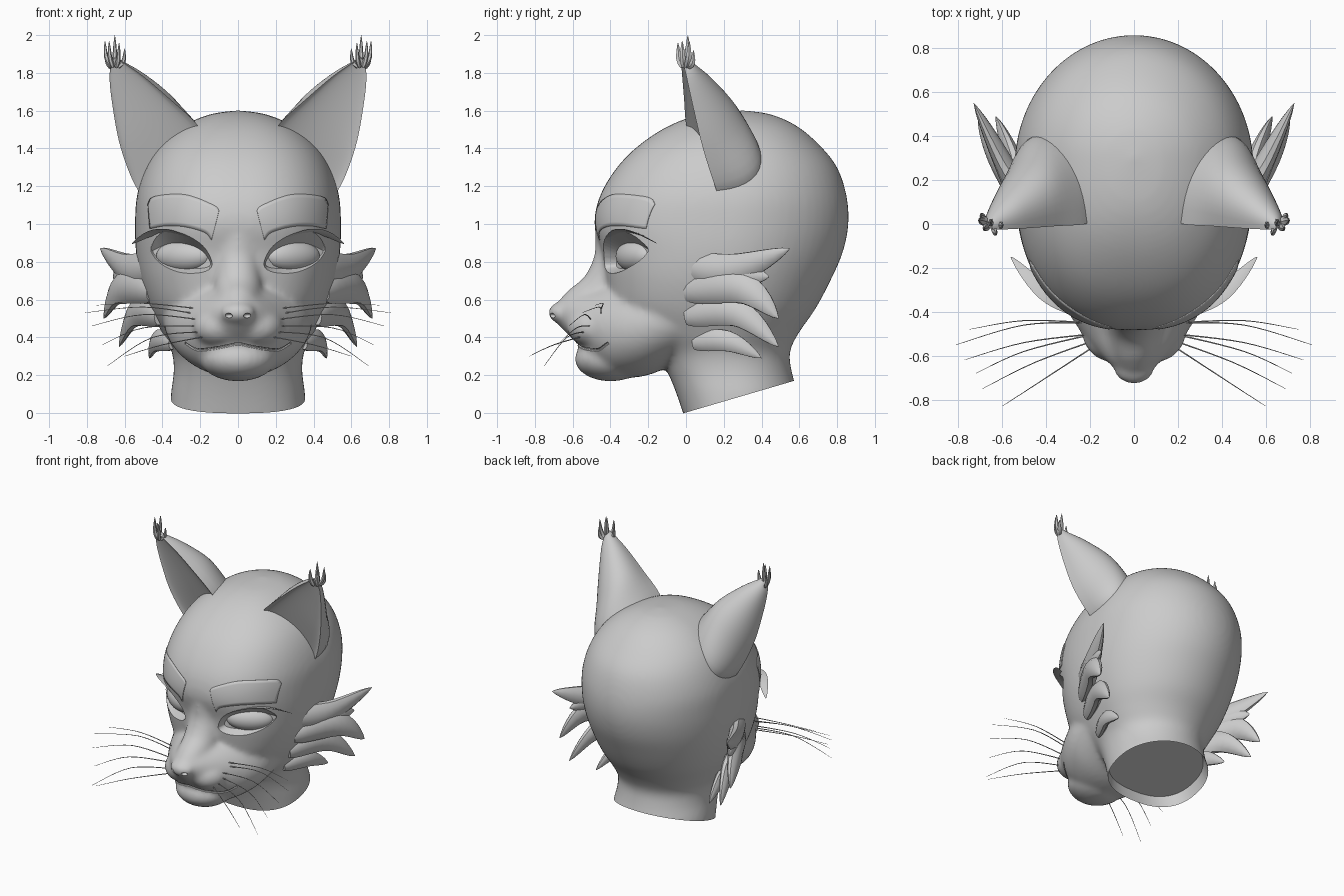
import bpy, bmesh, math
from mathutils import Vector, Matrix
from mathutils.bvhtree import BVHTree

if "Cube" in bpy.data.objects:
    bpy.data.objects.remove(bpy.data.objects["Cube"])

grey = bpy.data.materials.new("plain_grey")
grey.use_nodes = True
grey.diffuse_color = (0.6, 0.6, 0.6, 1)
grey.node_tree.nodes["Principled BSDF"].inputs["Base Color"].default_value = grey.diffuse_color
parts = []


def spline(rows, n=5, closed=False):
    """Catmull-Rom points through rows of numbers."""
    rows = [Vector(r) for r in rows]
    count = len(rows)
    at = (lambda i: rows[i % count]) if closed else (lambda i: rows[max(0, min(count - 1, i))])
    out = []
    for i in range(count if closed else count - 1):
        a, b, c, d = at(i - 1), at(i), at(i + 1), at(i + 2)
        for k in range(n):
            t = k / n
            out.append(0.5 * (2 * b + (c - a) * t + (2 * a - 5 * b + 4 * c - d) * t * t
                              + (3 * b - a - 3 * c + d) * t ** 3))
    return out if closed else out + [rows[-1]]


def loft(bm, rings, side=1):
    """Closed skin over rings of points; side -1 mirrors in x."""
    loops = [[bm.verts.new((p[0] * side, p[1], p[2])) for p in r] for r in rings]
    for a, b in zip(loops, loops[1:]):
        for i in range(len(a)):
            j = (i + 1) % len(a)
            bm.faces.new((a[i], a[j], b[j], b[i]))
    bm.faces.new(loops[0])
    bm.faces.new(loops[-1])


def ball(bm, centre, radii, turn=0):
    m = Matrix.Translation(centre) @ Matrix.Rotation(turn, 4, 'Z') @ Matrix.Diagonal((*radii, 1))
    bmesh.ops.create_uvsphere(bm, u_segments=32, v_segments=20, radius=1, matrix=m)


def tube(bm, path, widths, thick=1.0, out=(1, 0, 0), sides=8, side=1):
    """Tapered tube along a path; thick flattens it along the out direction."""
    rings = []
    for i, p in enumerate(path):
        t = (path[min(i + 1, len(path) - 1)] - path[max(i - 1, 0)]).normalized()
        n = Vector(out)
        n = (n - t * n.dot(t)).normalized()
        b = t.cross(n)
        angles = [math.tau * k / sides for k in range(sides)]
        rings.append([p + widths[i] * (n * thick * math.cos(a) + b * math.sin(a)) for a in angles])
    loft(bm, rings, side)


def finish(name, bm, keep=True):
    bmesh.ops.recalc_face_normals(bm, faces=bm.faces)
    me = bpy.data.meshes.new(name)
    bm.to_mesh(me)
    bm.free()
    ob = bpy.data.objects.new(name, me)
    bpy.context.collection.objects.link(ob)
    me.materials.append(grey)
    if keep:
        parts.append(ob)
    return ob


def bake(ob):
    dg = bpy.context.evaluated_depsgraph_get()
    me = bpy.data.meshes.new_from_object(ob.evaluated_get(dg))
    ob.modifiers.clear()
    ob.data = me


# Skull and neck: rows of height, half width, front, middle, back
bm = bmesh.new()
skull = [(-.05, .36, .0, .28, .61), (.1, .355, -.05, .27, .59), (.22, .34, -.1, .23, .56),
         (.32, .35, -.16, .2, .55), (.42, .4, -.3, .2, .595), (.55, .465, -.4, .2, .685),
         (.7, .515, -.43, .2, .765), (.85, .54, -.45, .22, .83), (1, .545, -.485, .25, .86),
         (1.15, .535, -.455, .27, .85), (1.3, .487, -.365, .28, .8), (1.42, .41, -.245, .29, .705),
         (1.52, .29, -.09, .3, .585), (1.58, .15, .08, .3, .45), (1.6, .02, .28, .3, .32)]
rings = []
for z, w, front, mid, back in spline(skull):
    ring = []
    for k in range(64):
        c, s = math.cos(math.tau * k / 64), math.sin(math.tau * k / 64)
        e = 1 if s > 0 else .82
        y = mid + (back - mid if s > 0 else mid - front) * math.copysign(abs(s) ** e, s)
        ring.append((w * math.copysign(abs(c) ** e, c), y, z))
    rings.append(ring)
loft(bm, rings)

# Muzzle tapering forward: rows of depth, half width, bottom, top
muzzle = [(-.05, .4, .26, .76), (-.2, .385, .2, .75), (-.32, .345, .185, .72), (-.42, .29, .2, .69),
          (-.5, .235, .27, .66), (-.57, .175, .36, .64), (-.63, .12, .42, .62), (-.67, .07, .46, .58)]
loft(bm, [[(w * math.cos(math.tau * k / 40), y, (lo + hi) / 2 + (hi - lo) / 2 * math.sin(math.tau * k / 40))
           for k in range(40)] for y, w, lo, hi in spline(muzzle)])

# Nose bridge, chin, lips and nose
bridge = spline([(-.36, .95, .12), (-.37, .8, .12), (-.44, .645, .125), (-.57, .555, .11), (-.64, .53, .085)])
tube(bm, [Vector((0, y, z)) for y, z, r in bridge], [r for y, z, r in bridge], sides=24)
ball(bm, (0, -.4, .285), (.2, .19, .118))
ball(bm, (0, -.65, .53), (.095, .08, .06))
for s in (1, -1):
    ball(bm, (.1 * s, -.48, .455), (.14, .15, .11))
head = finish("head", bm)
mod = head.modifiers.new("blend", 'REMESH')
mod.mode, mod.voxel_size = 'VOXEL', .016
mod = head.modifiers.new("soften", 'SMOOTH')
mod.factor, mod.iterations = .5, 12
bake(head)

# Slanted neck end with a recessed cap
bm = bmesh.new()
bm.from_mesh(head.data)
up = Vector((0, -.17, .58)).normalized()
bmesh.ops.bisect_plane(bm, geom=bm.verts[:] + bm.edges[:] + bm.faces[:], plane_co=(0, 0, .002),
                       plane_no=up, clear_inner=True)
cap = bmesh.ops.holes_fill(bm, edges=[e for e in bm.edges if e.is_boundary])["faces"]
new = bmesh.ops.extrude_face_region(bm, geom=cap)["geom"]
bmesh.ops.delete(bm, geom=[f for f in cap if f.is_valid], context='FACES_ONLY')
verts = [g for g in new if isinstance(g, bmesh.types.BMVert)]
centre = sum((v.co for v in verts), Vector()) / len(verts)
for v in verts:
    v.co = centre + (v.co - centre) * .94 + up * .08
bmesh.ops.poke(bm, faces=[g for g in new if isinstance(g, bmesh.types.BMFace)])
bmesh.ops.recalc_face_normals(bm, faces=bm.faces)
bm.to_mesh(head.data)
skin = BVHTree.FromBMesh(bm)
bm.free()


def on_face(x, z, lift=0.0):
    hit = skin.ray_cast(Vector((x, -3, z)), Vector((0, 1, 0)))
    return hit[0] + hit[1] * lift


# Cutters: eye openings that narrow inward, nostrils and the mouth line
lid = spline([(.5, .89), (.47, .96), (.38, .975), (.26, .94), (.17, .88), (.13, .78),
              (.18, .725), (.32, .725), (.45, .79)], 4, True)
rim = spline([(.45, .85), (.43, .87), (.36, .895), (.26, .885), (.18, .845), (.145, .785),
              (.2, .765), (.3, .77), (.4, .805)], 4, True)
cutters = []
for s in (1, -1):
    bm = bmesh.new()
    loft(bm, [[(x, x * x - .49 + d, z) for x, z in outline]
              for outline, d in ((lid, -.2), (lid, -.01), (rim, .1))], s)
    cutters.append(finish("eye_cutter", bm, False))
    bm = bmesh.new()
    ball(bm, (.05 * s, -.71, .515), (.022, .025, .013))
    cutters.append(finish("nostril_cutter", bm, False))
bm = bmesh.new()
half = [(.28, .37), (.22, .335), (.15, .338), (.07, .352)]
line = [on_face(x, z) for x, z in spline(half + [(0, .365)] + [(-x, z) for x, z in half[::-1]])]
tube(bm, line, [.008] * len(line), out=(0, 0, 1))
cutters.append(finish("mouth_cutter", bm, False))
for c in cutters:
    c.hide_render = True
    mod = head.modifiers.new("cut", 'BOOLEAN')
    mod.operation, mod.object, mod.solver = 'DIFFERENCE', c, 'EXACT'
bake(head)
for c in cutters:
    bpy.data.objects.remove(c)

# Parts that come in pairs
brow_top = spline([(.475, 1.105), (.44, 1.145), (.28, 1.155), (.13, 1.1), (.1, 1.07)])
brow_low = spline([(.465, .975), (.38, .99), (.28, .985), (.175, .955), (.14, .915)])
# Ear edges: inner, outer and back, from base to tip
ear = [((.15, .03, 1.4), (.42, .19, 1.1), (.25, .38, 1.28)),
       ((.22, .0, 1.53), (.53, .16, 1.18), (.39, .39, 1.4)),
       ((.36, -.01, 1.66), (.62, .09, 1.4), (.46, .28, 1.6)),
       ((.5, -.02, 1.78), (.665, .035, 1.63), (.56, .15, 1.75)),
       ((.6, -.025, 1.85), (.68, 0, 1.79), (.635, .05, 1.84)),
       ((.645, -.025, 1.88), (.66, -.02, 1.87), (.655, 0, 1.885))]
# Cheek fur: root, bend, tip, width
fur = [((.46, .0, .78), (.58, .25, .76), (.73, .55, .87), .09),
       ((.47, .08, .72), (.6, .3, .73), (.66, .44, .72), .07),
       ((.46, .0, .64), (.62, .3, .66), (.71, .49, .5), .09),
       ((.42, .0, .51), (.54, .27, .53), (.63, .49, .35), .08),
       ((.35, .04, .37), (.43, .22, .38), (.47, .4, .29), .06)]
whiskers = [((.2, -.45, .55), (.5, -.44, .58), (.75, -.48, .57)),
            ((.2, -.45, .52), (.5, -.46, .56), (.81, -.55, .53)),
            ((.18, -.5, .49), (.5, -.54, .52), (.775, -.62, .46)),
            ((.18, -.5, .46), (.5, -.58, .45), (.72, -.68, .36)),
            ((.15, -.52, .43), (.45, -.63, .4), (.69, -.75, .25)),
            ((.14, -.53, .41), (.4, -.7, .36), (.6, -.83, .3))]
for s, word in ((1, "left"), (-1, "right")):
    bm = bmesh.new()
    ball(bm, (.285 * s, -.265, .83), (.165, .08, .085), math.radians(30) * s)
    finish(word + "_eyeball", bm)

    # Brow plate laid on the face
    bm = bmesh.new()
    grid = [[bm.verts.new(on_face(*p, .002)) for p in
             [((a.lerp(b, k / 8)).x * s, a.lerp(b, k / 8).y) for k in range(9)]]
            for a, b in zip(brow_top, brow_low)]
    for a, b in zip(grid, grid[1:]):
        for k in range(8):
            bm.faces.new((a[k], a[k + 1], b[k + 1], b[k])[::s])
    brow = finish(word + "_brow", bm)
    mod = brow.modifiers.new("thickness", 'SOLIDIFY')
    mod.thickness, mod.offset = .004, 0

    # Flat lash wing along the outer upper lid
    bm = bmesh.new()
    path = spline([(.22, -.42, .915), (.36, -.345, .96), (.46, -.26, .95), (.56, -.15, .895)])
    tube(bm, path, [.04 * math.sin(math.pi * (.1 + .88 * i / 15)) for i in range(16)], .12,
         (0, .4, 1), 8, s)
    finish(word + "_lash", bm)

    # Ear: half cone with a shallow hollow front
    bm = bmesh.new()
    rings = []
    for a, b, c in zip(*[spline([row[i] for row in ear]) for i in range(3)]):
        m = (a + b) / 2
        arc = [math.pi * k / 20 for k in range(21)]
        ring = [m + (a - m) * math.cos(t) + (c - m) * max(0, math.sin(t)) ** .8 for t in arc]
        rings.append(ring + [m + (a - m) * math.cos(t) * .97 + (c - m) * math.sin(t) * .12
                             for t in arc[-2:0:-1]])
    loft(bm, rings, s)
    finish(word + "_ear", bm)

    # Ear tip tuft
    bm = bmesh.new()
    for dx, dy, h in ((-.035, 0, .05), (-.015, -.025, .08), (0, .01, .12), (.02, -.01, .09),
                      (.035, .015, .09), (.03, .03, .04)):
        root = Vector((.652 + dx * .5, -.005 + dy * .5, 1.83))
        path = spline([root, root + Vector((dx * .8, dy * .8, h * .6)), root + Vector((dx, dy, h + .05))], 4)
        tube(bm, path, [.018 * math.sin(math.pi * (.25 + .74 * i / 8)) for i in range(9)], .7, sides=6, side=s)
    finish(word + "_ear_tuft", bm)

    bm = bmesh.new()
    for root, bend, tip, w in fur:
        path = spline([root, bend, tip], 6)
        tube(bm, path, [w * math.sin(math.pi * (.2 + .795 * i / 12)) for i in range(13)], .55, sides=10, side=s)
    finish(word + "_cheek_fur", bm)

    bm = bmesh.new()
    for w in whiskers:
        path = spline(w, 6)
        tube(bm, path, [.004 - .003 * i / 12 for i in range(13)], out=(0, 0, 1), sides=5, side=s)
    finish(word + "_whiskers", bm)

# Smooth shading with crisp edges
bpy.ops.object.select_all(action='DESELECT')
for ob in parts:
    ob.select_set(True)
bpy.context.view_layer.objects.active = head
bpy.ops.object.shade_smooth_by_angle(angle=math.radians(40))
